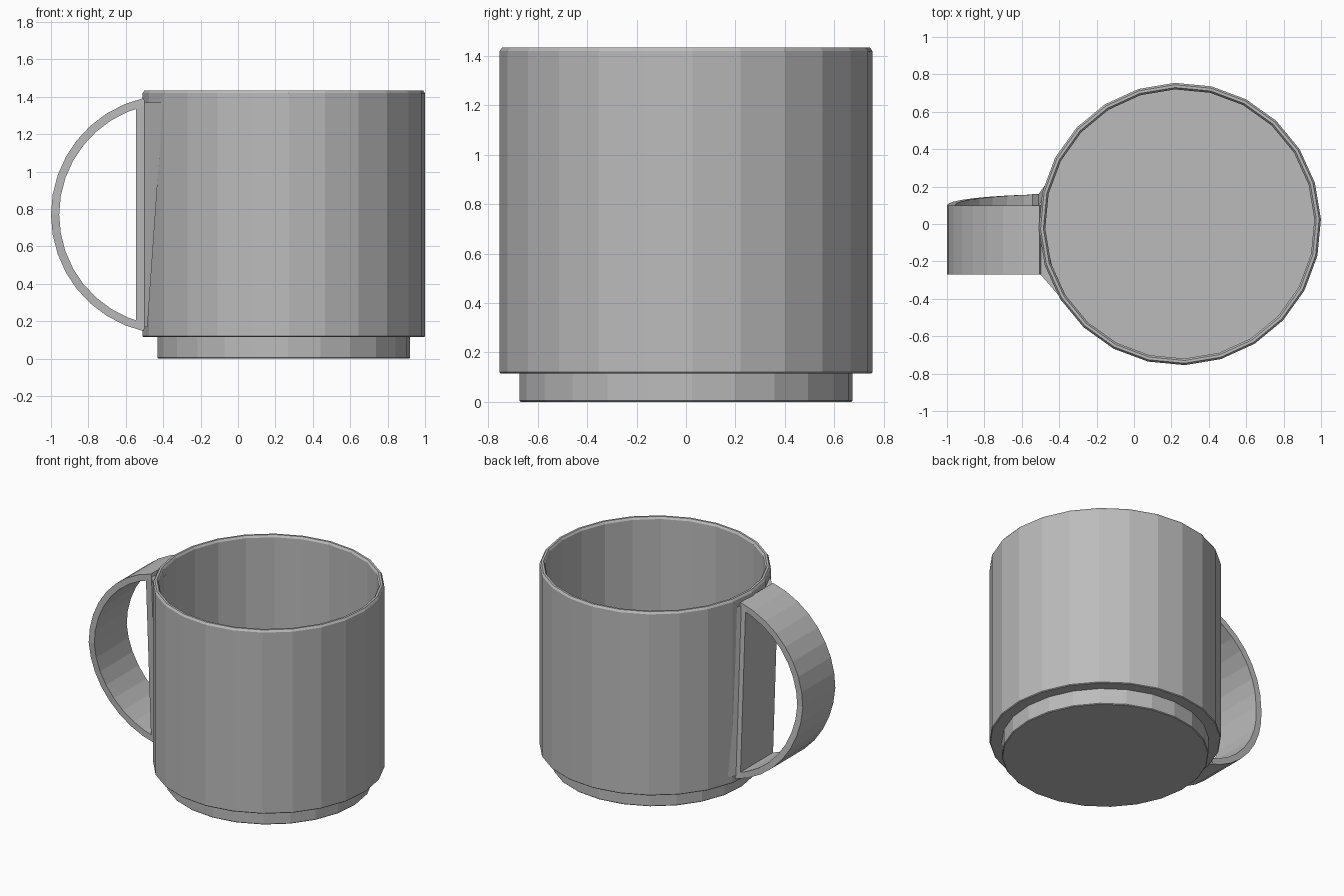
import bpy
import bmesh
from math import sin, cos, pi, radians
from mathutils import Vector

if "Cube" in bpy.data.objects:
    bpy.data.objects.remove(bpy.data.objects["Cube"])

grey = bpy.data.materials.new("warm_free_grey")
grey.name = "plain_grey"
grey.use_nodes = True
colour = (0.5, 0.5, 0.5, 1)
grey.diffuse_color = colour
grey.node_tree.nodes["Principled BSDF"].inputs["Base Color"].default_value = colour

SIDES = 24
CENTRE_X = 0.245
TURN = radians(2)


def finish(name, bm):
    """Turn a bmesh into a named grey object."""
    bmesh.ops.recalc_face_normals(bm, faces=bm.faces)
    mesh = bpy.data.meshes.new(name)
    bm.to_mesh(mesh)
    bm.free()
    obj = bpy.data.objects.new(name, mesh)
    bpy.context.collection.objects.link(obj)
    mesh.materials.append(grey)
    return obj


def skin(bm, rings, closed):
    """Join equal rings of points with quads."""
    rows = [[bm.verts.new(p) for p in ring] for ring in rings]
    pairs = list(zip(rows, rows[1:]))
    if closed:
        pairs.append((rows[-1], rows[0]))
    for a, b in pairs:
        n = len(a)
        for i in range(n):
            j = (i + 1) % n
            bm.faces.new((a[i], a[j], b[j], b[i]))
    if not closed:
        bm.faces.new(rows[0])
        bm.faces.new(rows[-1])


def turned(name, profile):
    """Lathe a radius/height profile around the cup axis, capping both ends."""
    angles = [TURN + 2 * pi * i / SIDES for i in range(SIDES)]
    bm = bmesh.new()
    skin(bm, [[(CENTRE_X + r * cos(a), r * sin(a), z) for a in angles]
              for r, z in profile], False)
    return finish(name, bm)


# Hollow cup with a softened rim, and the narrower foot
turned("cup_body", [(0.66, 0.115), (0.75, 0.115), (0.755, 0.12), (0.755, 1.42),
                    (0.745, 1.435), (0.73, 1.435), (0.72, 1.42), (0.72, 0.15)])
turned("cup_foot", [(0.67, 0), (0.675, 0.005), (0.675, 0.12)])


# Band handle: a circular arc whose lower half leans towards the back
def handle_ring(angle):
    lean = max(0, -sin(angle)) * 0.06
    points = []
    for r, y in ((0.64, -0.27), (0.64, 0.1), (0.596, 0.1), (0.596, -0.27)):
        points.append((-0.36 + r * cos(angle), y + lean, 0.77 + r * sin(angle)))
    return points


STEPS = 16
start, end = radians(103), radians(257)
bm = bmesh.new()
skin(bm, [handle_ring(start + (end - start) * i / STEPS)
          for i in range(STEPS + 1)], False)
finish("handle_band", bm)


# Upright mounting block, leaning and flaring into the cup wall
def mount_ring(z, lean):
    return [(-0.545, -0.27 + lean, z), (-0.5, -0.27 + lean, z),
            (-0.4 - lean * 1.4, -0.385 + lean * 2.2, z),
            (-0.4, 0, z), (-0.46, 0.17 + lean, z),
            (-0.51, 0.1 + lean, z), (-0.545, 0.1 + lean, z)]


bm = bmesh.new()
skin(bm, [mount_ring(0.17, 0.06), mount_ring(1.37, 0)], False)
# Keep the block inside the wall thickness
for v in bm.verts:
    offset = Vector((v.co.x - CENTRE_X, v.co.y))
    if offset.length < 0.735:
        offset = offset.normalized() * 0.735
        v.co.x, v.co.y = CENTRE_X + offset.x, offset.y
finish("handle_mount", bm)
